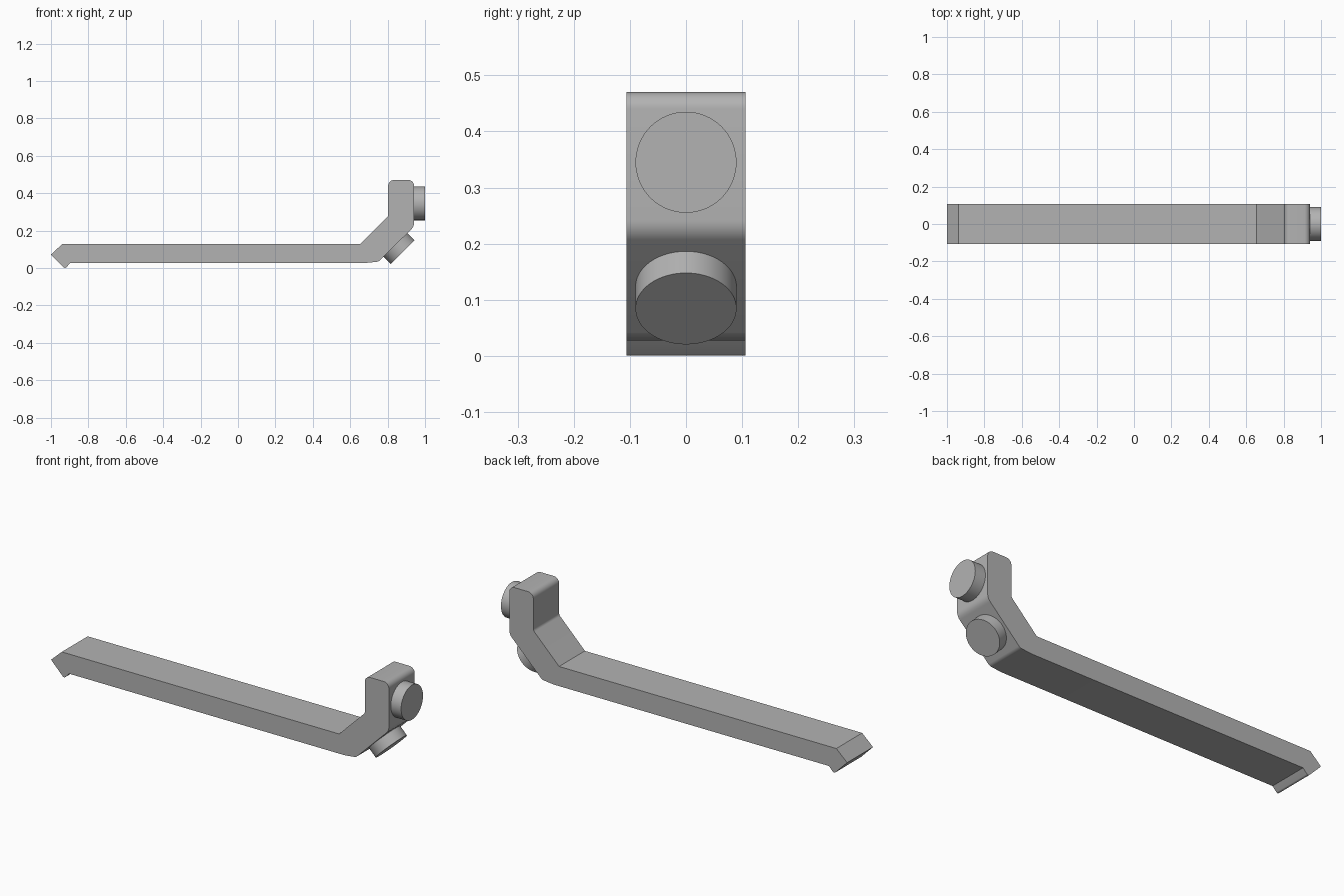
import bpy, bmesh, math
from mathutils import Vector, Matrix

cube = bpy.data.objects.get("Cube")
if cube:
    bpy.data.objects.remove(cube, do_unlink=True)

HALF_WIDTH = 0.106

grey = bpy.data.materials.new("plain grey")
grey.use_nodes = True
COLOUR = (0.45, 0.45, 0.45, 1)
grey.diffuse_color = COLOUR
grey.node_tree.nodes["Principled BSDF"].inputs["Base Color"].default_value = COLOUR


def fillet(prev, corner, nxt, radius, steps=8):
    """Points of a round corner; a zero radius keeps the corner sharp."""
    if radius == 0:
        return [corner]
    a, b = (prev - corner).normalized(), (nxt - corner).normalized()
    half = a.angle(b) / 2
    centre = corner + (a + b).normalized() * radius / math.sin(half)
    start = corner + a * radius / math.tan(half) - centre
    end = corner + b * radius / math.tan(half) - centre
    sweep = start.angle_signed(end)
    return [centre + Matrix.Rotation(-sweep * i / steps, 2) @ start
            for i in range(steps + 1)]


def finish(name, bm):
    bmesh.ops.recalc_face_normals(bm, faces=bm.faces)
    mesh = bpy.data.meshes.new(name)
    bm.to_mesh(mesh)
    bm.free()
    mesh.materials.append(grey)
    obj = bpy.data.objects.new(name, mesh)
    bpy.context.collection.objects.link(obj)
    bpy.ops.object.select_all(action='DESELECT')
    obj.select_set(True)
    bpy.context.view_layer.objects.active = obj
    bpy.ops.object.shade_smooth_by_angle(angle=math.radians(25))
    return obj


def round_pad(name, base, direction, length, radius=0.09, sink=0.01):
    """Disc standing on a surface point, slightly sunk into it."""
    axis = Vector(direction).normalized()
    middle = Vector(base) + axis * (length - sink) / 2
    turn = Vector((0, 0, 1)).rotation_difference(axis).to_matrix().to_4x4()
    bm = bmesh.new()
    bmesh.ops.create_cone(bm, cap_ends=True, segments=64, radius1=radius,
                          radius2=radius, depth=length + sink,
                          matrix=Matrix.Translation(middle) @ turn)
    return finish(name, bm)


# Bent bar: side profile as x, z, corner radius
outline = [
    (-1.0, 0.072, 0), (-0.938, 0.129, 0), (0.655, 0.129, 0),
    (0.803, 0.277, 0.02), (0.803, 0.47, 0.03), (0.941, 0.47, 0.03),
    (0.941, 0.221, 0.05), (0.752, 0.034, 0.03), (0.685, 0.027, 0),
    (-0.896, 0.027, 0), (-0.925, -0.004, 0.01),
]
corners = [Vector((x, z)) for x, z, r in outline]
profile = []
for i, (x, z, r) in enumerate(outline):
    profile += fillet(corners[i - 1], corners[i], corners[(i + 1) % len(corners)], r)

bm = bmesh.new()
face = bm.faces.new([bm.verts.new((p.x, -HALF_WIDTH, p.y)) for p in profile])
side = bmesh.ops.extrude_face_region(bm, geom=[face], use_keep_orig=True)
bmesh.ops.translate(bm, vec=(0, 2 * HALF_WIDTH, 0),
                    verts=[v for v in side["geom"] if isinstance(v, bmesh.types.BMVert)])
finish("bent_bar", bm)

# Round pads on the upright end and the sloping bend
round_pad("upper_pad", (0.941, 0, 0.345), (1, 0, 0), 0.059)
round_pad("lower_pad", (0.842, 0, 0.123), (1, 0, -1), 0.055)
